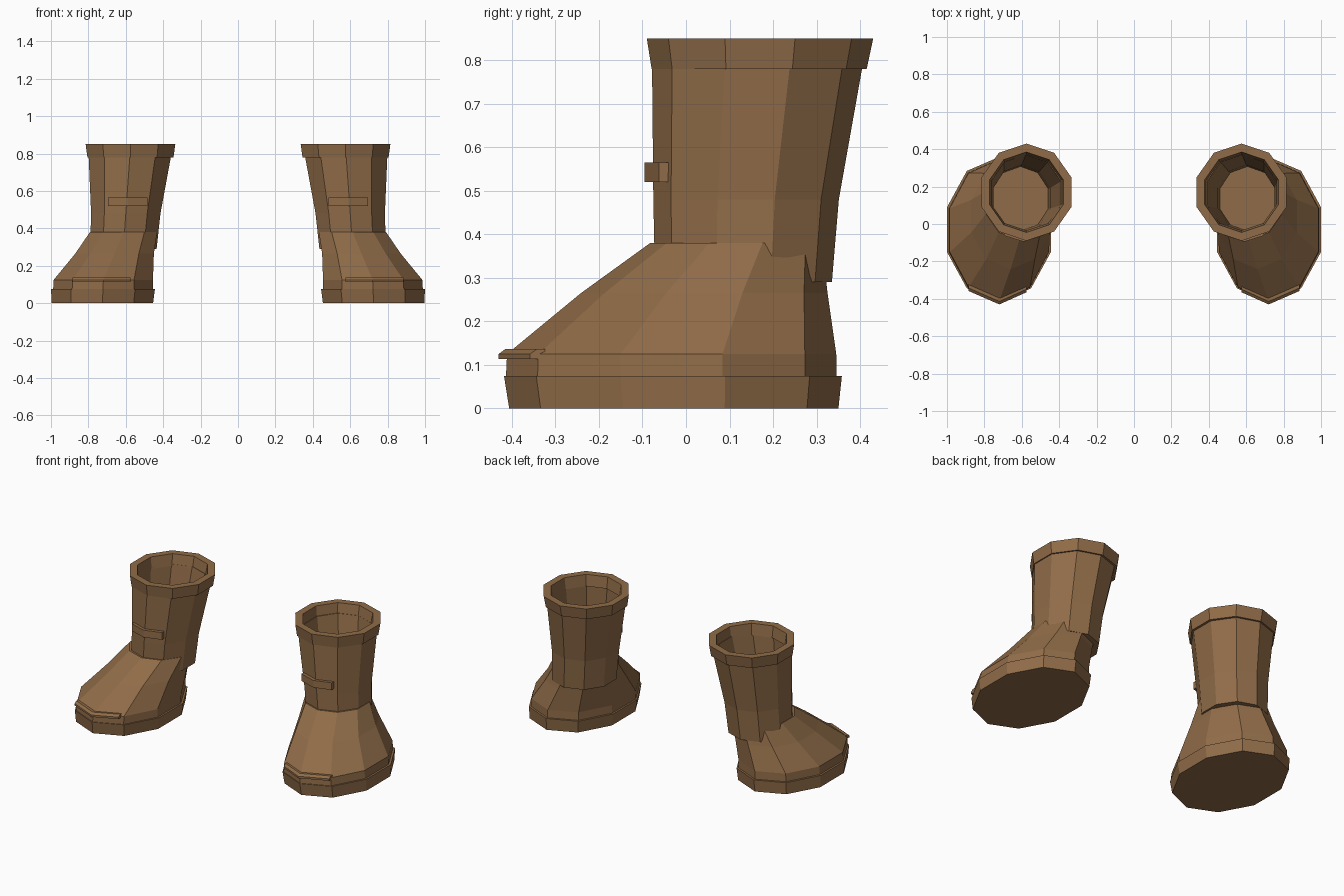
import bpy, bmesh
from math import sin, cos, pi

if "Cube" in bpy.data.objects:
    bpy.data.objects.remove(bpy.data.objects["Cube"])

leather = bpy.data.materials.new("brown_leather")
leather.diffuse_color = (0.28, 0.15, 0.065, 1)
leather.use_nodes = True
leather.node_tree.nodes["Principled BSDF"].inputs["Base Color"].default_value = leather.diffuse_color
SIDES = 10


def finish(name, bm, side):
    # Mirror to the chosen side, fix normals and create the object
    for v in bm.verts:
        v.co.x *= side
    bmesh.ops.recalc_face_normals(bm, faces=bm.faces)
    mesh = bpy.data.meshes.new(name)
    bm.to_mesh(mesh)
    bm.free()
    mesh.materials.append(leather)
    obj = bpy.data.objects.new(name + ("_right" if side > 0 else "_left"), mesh)
    bpy.context.collection.objects.link(obj)


def bridge(bm, a, b, closed=True):
    n = len(a)
    for i in range(n if closed else n - 1):
        j = (i + 1) % n
        bm.faces.new((a[i], a[j], b[j], b[i]))


def loft(name, rings, side, tube=False):
    # Rings are (z, centre x, centre y, radius x, radius y)
    bm = bmesh.new()
    loops = []
    for z, cx, cy, rx, ry in rings:
        angles = [pi / 2 + 2 * pi * i / SIDES for i in range(SIDES)]
        loops.append([bm.verts.new((cx + rx * cos(t), cy + ry * sin(t), z)) for t in angles])
    for a, b in zip(loops, loops[1:]):
        bridge(bm, a, b)
    if tube:
        bridge(bm, loops[-1], loops[0])
    else:
        bm.faces.new(loops[0])
        bm.faces.new(loops[-1])
    finish(name, bm, side)


def bent_strap(name, path, section, side):
    # Section is (y offset, z), swept along the (x, y) path
    bm = bmesh.new()
    loops = [[bm.verts.new((x, y + dy, z)) for dy, z in section] for x, y in path]
    for a, b in zip(loops, loops[1:]):
        bridge(bm, a, b)
    bm.faces.new(loops[0])
    bm.faces.new(loops[-1])
    finish(name, bm, side)


def inset(ring, wall):
    z, cx, cy, rx, ry = ring
    return (z, cx, cy, rx - wall, ry - wall)


shaft_outer = [(0.29, 0.613, 0.132, 0.187, 0.203),
               (0.48, 0.60, 0.138, 0.195, 0.213),
               (0.79, 0.578, 0.164, 0.232, 0.242)]
cuff_outer = [(0.78, 0.575, 0.168, 0.242, 0.247),
              (0.85, 0.575, 0.17, 0.252, 0.26)]

for side in (1, -1):
    # Sole
    loft("sole", [(0, 0.725, -0.028, 0.285, 0.378),
                  (0.075, 0.722, -0.03, 0.292, 0.388)], side)
    # Foot, closed on top to form the inner floor
    loft("foot", [(0.06, 0.722, -0.034, 0.281, 0.380),
                  (0.125, 0.72, -0.033, 0.279, 0.378),
                  (0.265, 0.66, 0.042, 0.221, 0.283),
                  (0.38, 0.612, 0.115, 0.189, 0.197)], side)
    # Hollow shaft
    loft("shaft", shaft_outer + [inset(r, 0.035) for r in reversed(shaft_outer)], side, tube=True)
    # Cuff ring around the opening
    loft("cuff", cuff_outer + [inset(r, 0.045) for r in reversed(cuff_outer)], side, tube=True)
    # Ankle strap bent around the front
    bent_strap("ankle_strap", [(0.485, -0.062), (0.59, -0.095), (0.695, -0.062)],
               [(0, 0.52), (0, 0.565), (0.022, 0.565), (0.022, 0.52)], side)
    # Toe strap bent around the tip
    bent_strap("toe_strap", [(0.575, -0.365), (0.72, -0.43), (0.885, -0.358)],
               [(0, 0.113), (0, 0.125), (0.016, 0.137), (0.034, 0.137), (0.034, 0.113)], side)
